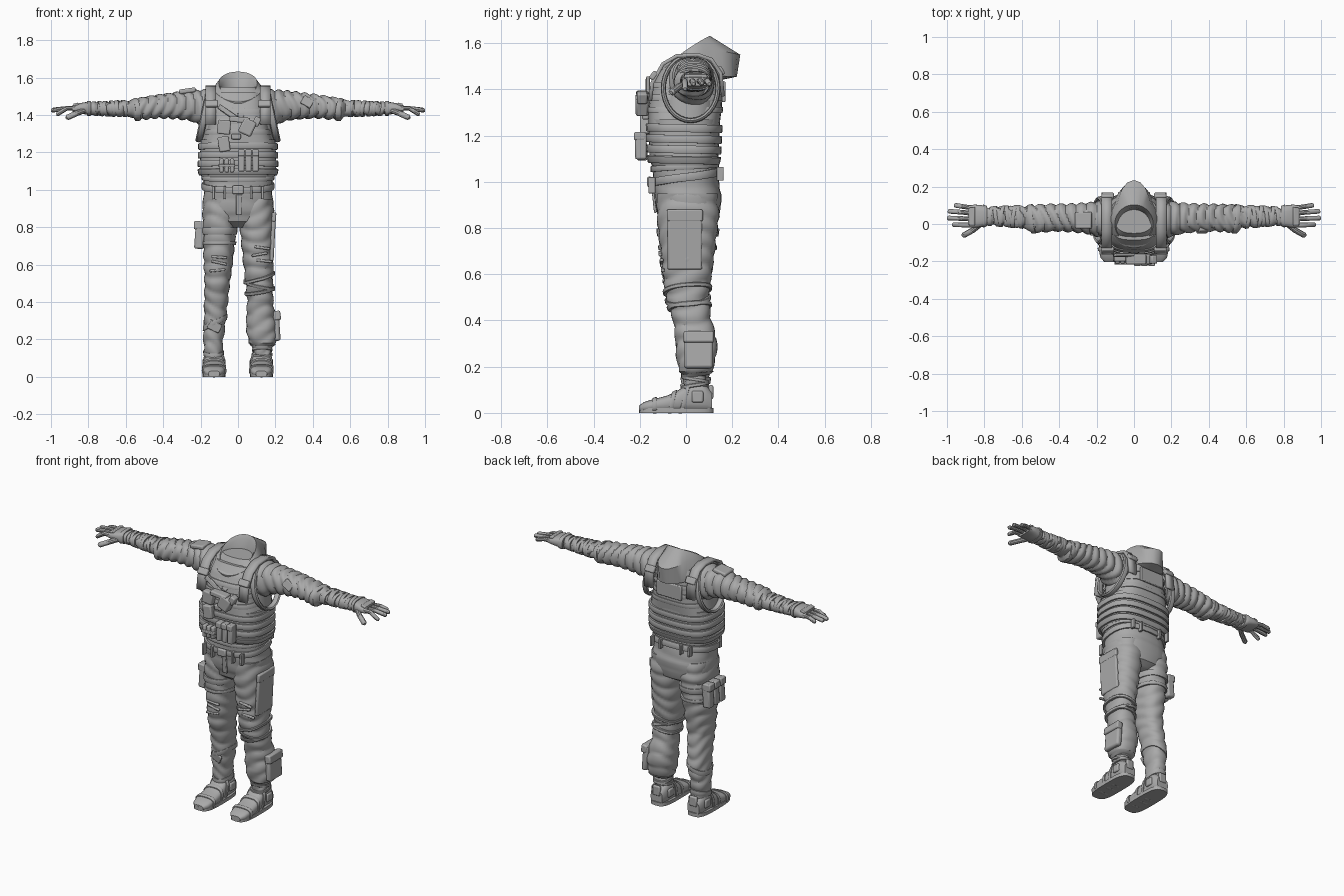
import bpy, bmesh, math
from math import sin, cos, pi, radians
from mathutils import Matrix, Vector, Euler

cloth = bpy.data.materials.new("plain_grey")
cloth.diffuse_color = (0.4, 0.4, 0.4, 1)


def finish(name, bm, bevel=0):
    bmesh.ops.recalc_face_normals(bm, faces=bm.faces)
    me = bpy.data.meshes.new(name)
    bm.to_mesh(me)
    bm.free()
    me.materials.append(cloth)
    ob = bpy.data.objects.new(name, me)
    bpy.context.collection.objects.link(ob)
    if bevel:
        m = ob.modifiers.new("bevel", 'BEVEL')
        m.width, m.segments = bevel, 2
    return ob


def skin(name, rings, caps=True, closed=False):
    """Bridge equal rings of points into one surface."""
    bm = bmesh.new()
    vs = [[bm.verts.new(p) for p in r] for r in rings]
    n = len(vs[0])
    pairs = list(zip(vs, vs[1:])) + ([(vs[-1], vs[0])] if closed else [])
    for a, b in pairs:
        for i in range(n):
            bm.faces.new((a[i], a[(i + 1) % n], b[(i + 1) % n], b[i]))
    if caps and not closed:
        bm.faces.new(vs[0])
        bm.faces.new(vs[-1])
    return finish(name, bm)


def section(prof, t):
    """Interpolated extents (u0, u1, v0, v1) at position t."""
    t = min(max(t, prof[0][0]), prof[-1][0])
    for p, q in zip(prof, prof[1:]):
        if t <= q[0]:
            k = (t - p[0]) / (q[0] - p[0])
            return [a + (b - a) * k for a, b in zip(p[1:], q[1:])]


def point(prof, t, a, axis, e, off=0, tilt=(0, 0), side=1):
    c, s = cos(a), sin(a)
    t += tilt[0] * c + tilt[1] * s
    u0, u1, v0, v1 = section(prof, t)
    u = (u0 + u1) / 2 + ((u1 - u0) / 2 + off) * math.copysign(abs(c) ** e, c)
    v = (v0 + v1) / 2 + ((v1 - v0) / 2 + off) * math.copysign(abs(s) ** e, s)
    return {'z': (side * u, v, t), 'x': (side * t, u, v), 'y': (side * u, t, v)}[axis]


def angles(n):
    return [2 * pi * i / n for i in range(n)]


def loft(name, prof, axis='z', e=0.85, n=28, step=0.01, amp=0, freq=60, ph=0, side=1):
    count = max(2, int((prof[-1][0] - prof[0][0]) / step))
    rings = []
    for j in range(count + 1):
        t = prof[0][0] + (prof[-1][0] - prof[0][0]) * j / count
        rings.append([point(prof, t, a, axis, e, side=side, off=amp * (
            2 * abs(sin(freq * t + 1.2 * sin(a + ph) + 0.8 * sin(2 * a + ph + 9 * t))) - 1.1))
            for a in angles(n)])
    return skin(name, rings)


def band(name, prof, t, h, off=0.012, axis='z', e=0.85, tilt=(0, 0), side=1, n=28):
    rings = [[point(prof, t + d * h / 2, a, axis, e, o, tilt, side) for a in angles(n)]
             for d, o in ((-1, -0.012), (-1, off * 0.8), (-0.7, off), (0.7, off), (1, off * 0.8), (1, -0.012))]
    return skin(name, rings, closed=True)


def box(name, c, size, rot=(0, 0, 0), bevel=0.007):
    bm = bmesh.new()
    m = Matrix.Translation(c) @ Euler([radians(r) for r in rot]).to_matrix().to_4x4()
    bmesh.ops.create_cube(bm, size=1, matrix=m @ Matrix.Diagonal((*size, 1)))
    return finish(name, bm, bevel)


def limb(name, pts, r, n=10):
    """Rounded tube through points, used for fingers and rims."""
    pts = [Vector(p) for p in pts]
    d0, d1 = (pts[1] - pts[0]).normalized(), (pts[-1] - pts[-2]).normalized()
    path = [(pts[0] - d0 * r * .5, r * .5)] + [(p, r) for p in pts] + [(pts[-1] + d1 * r * .6, r * .55)]
    q = (pts[-1] - pts[0]).to_track_quat('Z', 'Y')
    return skin(name, [[p + q @ Vector((rr * cos(a), rr * sin(a), 0)) for a in angles(n)] for p, rr in path])


def ribbon(name, x, w, yz, th=0.016):
    bm = bmesh.new()
    rows = [[bm.verts.new((x + d * w / 2, y, z)) for d in (-1, 1)] for y, z in yz]
    for a, b in zip(rows, rows[1:]):
        bm.faces.new((a[0], a[1], b[1], b[0]))
    ob = finish(name, bm)
    m = ob.modifiers.new("thick", 'SOLIDIFY')
    m.thickness, m.offset = th, 0


# trousers seat and belt
hips = [(.80, -.07, .07, -.07, .09), (.83, -.15, .15, -.11, .135), (.88, -.188, .188, -.128, .15),
        (.94, -.188, .188, -.138, .153), (1.0, -.182, .182, -.143, .142), (1.09, -.185, .185, -.145, .13)]
loft("trouser_seat", hips, e=.8, amp=.002, freq=35)
band("belt", hips, 1.02, .035, .012, e=.8, tilt=(0, .022))
band("shirt_hem", hips, 1.065, .025, .01, e=.8, tilt=(0, .01))
box("belt_buckle", (0, -.158, 1.0), (.06, .02, .045))
for x in (-.13, -.07, .07, .13):
    box("belt_loop", (x, -.147, .985), (.014, .03, .07), bevel=.003)
    box("belt_loop_back", (x, .147, 1.035), (.014, .03, .06), bevel=.003)
box("fly_flap", (.005, -.138, .92), (.03, .012, .11), (6, 0, 0), .004)

# legs
leg_r = [(.10, -.175, -.085, -.015, .095), (.2, -.185, -.08, -.025, .105), (.3, -.18, -.065, -.04, .12),
         (.4, -.18, -.055, -.055, .108), (.5, -.178, -.045, -.085, .095), (.6, -.182, -.03, -.1, .11),
         (.75, -.188, -.015, -.115, .13), (.85, -.19, -.006, -.125, .143), (.95, -.182, -.006, -.125, .135)]
leg_l = [(.10, .08, .175, -.01, .09), (.162, .085, .175, -.01, .088), (.18, .06, .205, -.03, .112),
         (.25, .045, .212, -.042, .133), (.32, .045, .2, -.045, .133), (.4, .05, .188, -.055, .11),
         (.5, .042, .185, -.085, .095), (.6, .03, .188, -.1, .11), (.75, .015, .192, -.115, .13),
         (.85, .006, .194, -.125, .143), (.95, .006, .185, -.125, .135)]
loft("right_trouser_leg", leg_r, amp=.004, freq=42, ph=1)
loft("left_trouser_leg", leg_l, amp=.004, freq=42, ph=4)
for t, ti in ((.46, .015), (.49, -.02), (.53, .025)):
    band("left_knee_strap", leg_l, t, .018, .012, tilt=(ti, .01))
for t, h in ((.78, .035), (.715, .02)):
    band("right_thigh_strap", leg_r, t, h, .009)
for t, ti in ((.12, .01), (.145, -.01), (.165, .008)):
    band("left_ankle_wrap", leg_l, t, .016, .009, tilt=(0, ti))
band("right_cuff", leg_r, .125, .03, .008, tilt=(0, .015))
band("right_shin_wrap", leg_r, .29, .03, .006, tilt=(.03, 0))
box("left_thigh_pocket", (.186, -.005, .75), (.022, .15, .26), (0, 3, 0), .008)
box("left_thigh_pocket_flap", (.193, -.005, .855), (.022, .155, .05), (0, 3, 0), .006)
box("left_calf_pocket", (.205, .055, .27), (.036, .125, .155), (0, -4, 0), .012)
box("left_calf_flap", (.208, .055, .328), (.04, .13, .05), (0, -8, 0), .008)
box("right_shin_patch", (-.125, -.035, .27), (.07, .012, .05), (8, 25, 0), .004)
for x, z, r in ((.13, .69, 8), (.115, .655, -10), (.14, .62, 6), (-.1, .61, 12), (-.11, .57, -6), (-.1, .64, 5)):
    box("knee_tear_fold", (x, -.105 + (.65 - z) * .15, z), (.085, .016, .014), (0, r, 0), .005)
for y in (-.035, .02, .075):
    box("thigh_pouch", (-.205, y, .757), (.05, .05, .145), (0, 4, 0), .01)
    box("thigh_pouch_flap", (-.209, y, .81), (.053, .052, .045), (0, 4, 0), .007)

# boots
boot = [(-.203, -.03, .03, .004, .032), (-.185, -.05, .05, .004, .046), (-.14, -.06, .06, .004, .06),
        (-.08, -.06, .06, .004, .075), (-.03, -.056, .056, .004, .1), (.02, -.054, .054, .004, .135),
        (.08, -.054, .054, .004, .13), (.112, -.04, .04, .004, .09)]
sole = [(0, -.062, .062, -.204, .12), (.022, -.062, .062, -.204, .12)]
for side, x in (("right", -.128), ("left", .125)):
    parts = [loft(side + "_boot", boot, 'y', .7, 20, .02), loft(side + "_sole", sole, e=.6, step=.02)]
    for t, ti in ((-.135, 0), (-.06, .01), (-.005, .02)):
        parts.append(band(side + "_boot_strap", boot, t, .02, .006, 'y', .7, (0, ti)))
    parts.append(box(side + "_ankle_plate", (0, .05, .07), (.125, .05, .05)))
    parts.append(box(side + "_heel_tab", (0, .108, .09), (.05, .02, .06)))
    for p in parts:
        p.location.x = x

# shirt and vest
shirt = [(1.05, -.185, .185, -.14, .13), (1.2, -.2, .2, -.14, .14), (1.35, -.188, .188, -.12, .14),
         (1.45, -.18, .18, -.1, .14), (1.51, -.155, .155, -.075, .125), (1.55, -.1, .1, -.05, .09)]
vest = [(1.07, -.195, .195, -.148, .132), (1.10, -.205, .205, -.158, .14), (1.27, -.2, .2, -.163, .148)]
plate = [(1.25, -.19, .19, -.163, .146), (1.32, -.168, .168, -.163, .155), (1.41, -.15, .15, -.148, .158),
         (1.47, -.14, .14, -.122, .155), (1.52, -.125, .125, -.085, .14)]
loft("shirt_body", shirt, e=.8)
loft("vest_waist", vest, e=.72, n=40)
loft("vest_chest_plate", plate, e=.62, n=40)
for t in (1.095, 1.14, 1.185, 1.232):
    band("vest_waist_band", vest, t, .034, .012, e=.72, n=40, tilt=(0, -.004))
for t in (1.31, 1.365, 1.42):
    band("vest_chest_band", plate, t, .026, .006, e=.62, n=40)
for s in (-1, 1):
    ribbon("shoulder_strap", s * .145, .055, [(-.155, 1.35), (-.145, 1.43), (-.1, 1.51), (-.04, 1.545),
           (.05, 1.55), (.11, 1.53), (.15, 1.47), (.16, 1.37)])
    box("strap_clip", (s * .14, -.14, 1.46), (.068, .025, .04), (-35, 0, 0))
    box("back_strap_clip", (s * .14, .15, 1.48), (.065, .025, .04), (30, 0, 0))
    # armhole rim of the vest
    rings = []
    for a in angles(32):
        c = Vector((s * (.178 - .03 * sin(a)), .02 + .118 * cos(a), 1.405 + .14 * sin(a)))
        d = Vector((0, cos(a), sin(a)))
        rings.append([c + d * .011 * cos(b) + Vector((.02 * sin(b), 0, 0)) for b in angles(8)])
    skin("armhole_rim", rings, closed=True)

# vest pouches and gear
for x in (.018, .056, .094):
    box("magazine_pouch", (x, -.195, 1.155), (.034, .05, .115), bevel=.008)
    box("magazine_flap", (x, -.2, 1.198), (.036, .05, .035), bevel=.006)
for x in (-.088, -.06, -.032):
    box("shell_holder", (x, -.19, 1.13), (.024, .045, .075), bevel=.008)
box("shell_strap", (-.06, -.195, 1.13), (.09, .045, .018), bevel=.004)
box("side_pouch", (-.075, -.18, 1.245), (.06, .04, .08), (0, -8, 0))
box("chest_pouch", (-.075, -.178, 1.335), (.07, .045, .075), (0, 6, 0))
box("chest_holster", (.05, -.19, 1.335), (.075, .055, .085), (0, 25, 0), .01)
box("holster_grip", (.1, -.19, 1.365), (.035, .045, .05), (0, 25, 0))
box("holster_cover", (.01, -.188, 1.375), (.11, .055, .03), (0, 6, 0))
box("chest_buckle", (-.01, -.175, 1.285), (.05, .03, .03))
box("diagonal_strap", (-.05, -.166, 1.41), (.13, .016, .026), (-15, 35, 0), .004)
box("back_label_panel", (0, .163, 1.39), (.17, .016, .09), bevel=.005)

# hood around an open collar, closed by the neck
rows = []
for k in range(6):
    row = []
    for a in angles(40):
        c, s = cos(a), sin(a)
        b = max(0, s)
        r, z = [(.075, 1.49 + .05 * s), (.088, 1.545 + .065 * s), (.103, 1.56 + .072 * s + .01 * c * c),
                (.128 + .107 * b ** 8, 1.525 + .055 * s - .03 * b ** 8 + .02 * c * c),
                (.15 - .035 * max(0, -s) + .07 * b ** 6, 1.475 + .07 * min(0, s) - .02 * b),
                (.10, 1.43 + .05 * min(0, s))][k]
        row.append((r * c, r * s, z))
    rows.append(row)
skin("hood", rows)
for s in (-1, 1):
    box("collar_flap", (s * .04, -.125, 1.43), (.035, .022, .12), (-25, s * 38, 0), .008)

# arms and gloves
arm = [(.1, -.05, .115, 1.35, 1.52), (.18, -.07, .12, 1.335, 1.535), (.25, -.05, .112, 1.37, 1.53),
       (.32, -.042, .107, 1.38, 1.522), (.42, -.036, .105, 1.385, 1.508), (.5, -.043, .103, 1.378, 1.495),
       (.55, -.045, .1, 1.373, 1.485), (.58, -.02, .095, 1.395, 1.475), (.65, -.014, .093, 1.397, 1.472),
       (.72, -.008, .09, 1.4, 1.468), (.8, -.002, .085, 1.405, 1.465)]
palm = [(.785, -.004, .09, 1.402, 1.468), (.81, -.016, .1, 1.402, 1.47), (.85, -.02, .104, 1.41, 1.463),
        (.885, -.018, .1, 1.415, 1.452)]
for s, side in ((-1, "right"), (1, "left")):
    loft(side + "_sleeve", arm, 'x', amp=.006, freq=62, ph=s, side=s, step=.008)
    for i, t in enumerate((.61, .64, .672, .705, .735, .765)):
        band(side + "_forearm_wrap", arm, t, .02, .007, 'x', side=s, tilt=(.008 * (-1) ** i, .006))
    band(side + "_elbow_fold", arm, .545, .025, .006, 'x', side=s, tilt=(.01, .01))
    loft(side + "_palm", palm, 'x', e=.7, n=20, side=s)
    band(side + "_glove_cuff", palm, .797, .022, .006, 'x', .7, side=s)
    box(side + "_knuckle_guard", (s * .865, .042, 1.456), (.03, .1, .016), (0, s * 12, 0), .005)
    for y0, y1, x1, z1 in ((-.006, -.004, .965, 1.405), (.026, .032, .992, 1.425),
                           (.057, .068, .988, 1.428), (.087, .1, .955, 1.425)):
        limb(side + "_finger", [(s * .87, y0, 1.435), (s * .915, (y0 + y1) / 2, 1.436), (s * x1, y1, z1)], .0125)
    limb(side + "_thumb", [(s * .82, 0, 1.425), (s * .86, -.032, 1.41), (s * .91, -.06, 1.388)], .015)
box("right_shoulder_patch", (-.27, .02, 1.53), (.09, .09, .025), (0, -8, 0), .008)
box("left_sleeve_patch", (.37, -.035, 1.47), (.06, .02, .05), (-20, 30, 0), .005)

for ob in bpy.context.scene.objects:
    ob.select_set(True)
    bpy.context.view_layer.objects.active = ob
bpy.ops.object.shade_smooth_by_angle(angle=radians(35))
